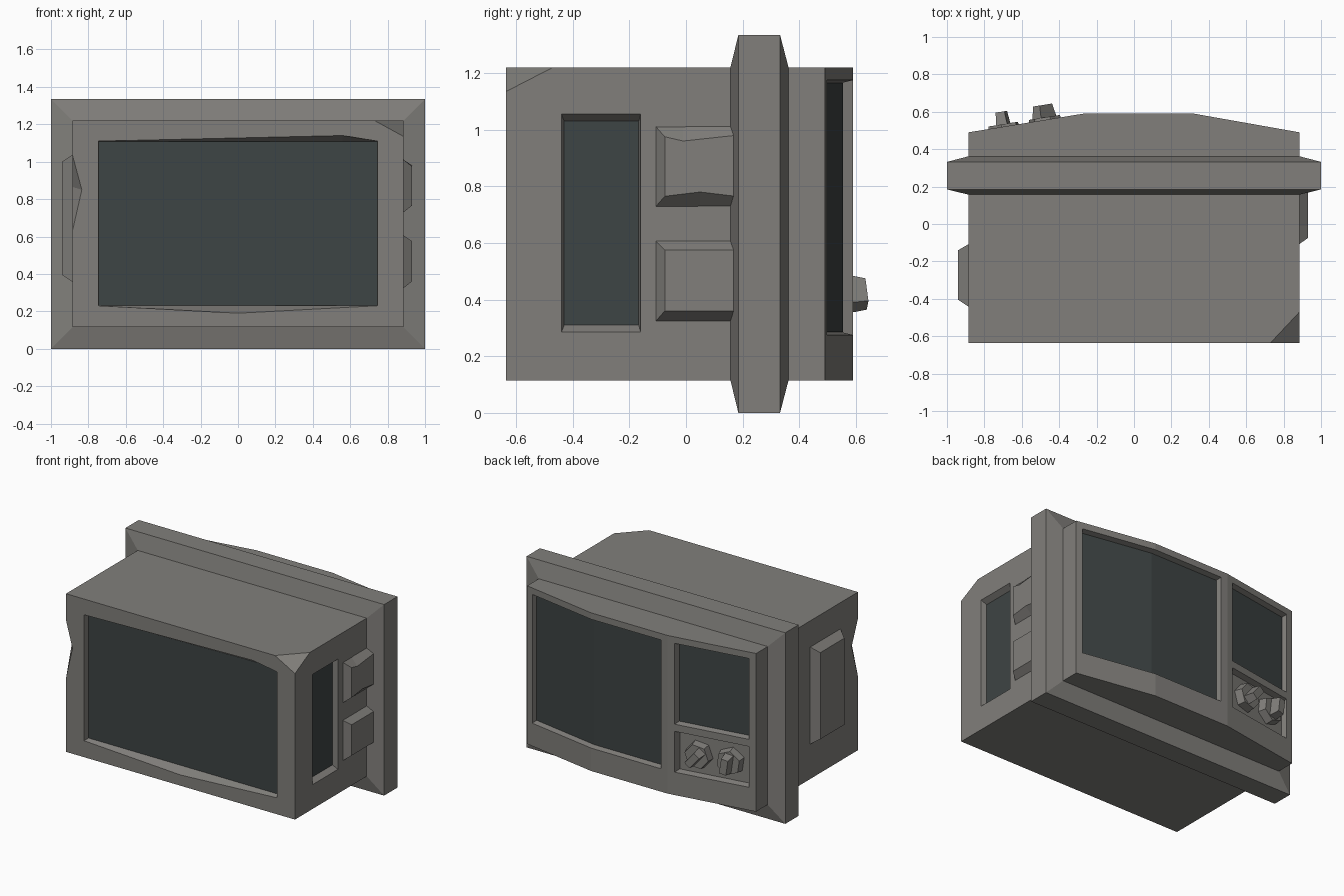
import bpy, bmesh, math
from mathutils import Vector

if "Cube" in bpy.data.objects:
    bpy.data.objects.remove(bpy.data.objects["Cube"])


def material(name, rgb):
    m = bpy.data.materials.new(name)
    m.diffuse_color = (*rgb, 1)
    m.use_nodes = True
    m.node_tree.nodes["Principled BSDF"].inputs["Base Color"].default_value = m.diffuse_color
    return m


GREY = material("warm grey casing", (0.22, 0.212, 0.198))
DARK = material("dark glass", (0.048, 0.058, 0.058))


def finish(name, bm, mat):
    bmesh.ops.recalc_face_normals(bm, faces=bm.faces[:])
    me = bpy.data.meshes.new(name)
    bm.to_mesh(me)
    bm.free()
    me.materials.append(mat)
    ob = bpy.data.objects.new(name, me)
    bpy.context.collection.objects.link(ob)
    return ob


def loft(name, loops, mat=GREY):
    """Bridge matching point loops and cap both ends."""
    bm = bmesh.new()
    rows = [[bm.verts.new(p) for p in loop] for loop in loops]
    n = len(rows[0])
    for a, b in zip(rows, rows[1:]):
        for i in range(n):
            j = (i + 1) % n
            bm.faces.new((a[i], a[j], b[j], b[i]))
    bm.faces.new(rows[0])
    bm.faces.new(rows[-1])
    return finish(name, bm, mat)


def cut(target, cutter):
    mod = target.modifiers.new("cut", 'BOOLEAN')
    mod.operation = 'DIFFERENCE'
    mod.solver = 'EXACT'
    mod.object = cutter
    bpy.context.view_layer.objects.active = target
    bpy.ops.object.modifier_apply(modifier=mod.name)
    bpy.data.objects.remove(cutter)


def chip(target, pts, centre):
    """Break off the solid spanned by pts, enlarged about a point on the break."""
    bm = bmesh.new()
    for p in pts:
        bm.verts.new(centre + (Vector(p) - centre) * 1.5)
    bmesh.ops.convex_hull(bm, input=bm.verts[:])
    cut(target, finish("chip_cutter", bm, GREY))


def at_x(x, yz):
    return [(x, y, z) for y, z in yz]


def at_y(y, xz):
    return [(x, y, z) for x, z in xz]


def rect(a0, a1, b0, b1):
    return [(a0, b0), (a1, b0), (a1, b1), (a0, b1)]


# Main casing with a bowed back
X, Z0, Z1, YF = 0.885, 0.115, 1.22, -0.635
BOW = [(-X, 0.49), (-0.27, 0.59), (0.32, 0.59), (X, 0.49)]
plan = [(X, YF), (-X, YF)] + BOW
casing = loft("casing", [[(x, y, z) for x, y in plan] for z in (Z0, Z1)])

# Broken top corner and dented left edge
tri = [Vector((0.73, YF, Z1)), Vector((X, -0.47, Z1)), Vector((X, YF, 1.135))]
chip(casing, tri + [(X, YF, Z1)], sum(tri, Vector()) / 3)
c, d = Vector((-0.835, YF, 0.85)), Vector((-X, -0.565, 0.865))
chip(casing, [c, d, (-X, YF, 1.035), (-X, YF, 0.63)], (c + d) / 2)

# Front recess with a worn rim, and its glass
rim = [(-0.745, 1.11), (0.56, 1.14), (0.745, 1.11), (0.745, 0.23), (0, 0.19), (-0.745, 0.23)]
floor = [(-0.743, 1.108), (0.56, 1.108), (0.743, 1.108), (0.743, 0.232), (0, 0.232), (-0.743, 0.232)]
cut(casing, loft("cutter", [at_y(-0.7, rim), at_y(YF, rim), at_y(-0.585, floor)]))
loft("front_glass", [at_y(-0.589, floor), at_y(-0.583, floor)], DARK)

# Right side recess and glass
rim, floor = rect(-0.44, -0.16, 0.285, 1.055), rect(-0.43, -0.167, 0.31, 1.03)
cut(casing, loft("cutter", [at_x(0.95, rim), at_x(X, rim), at_x(0.845, floor)]))
loft("side_glass", [at_x(0.843, floor), at_x(0.849, floor)], DARK)


# Back recesses follow the bow
def back_y(x):
    for (xa, ya), (xb, yb) in zip(BOW, BOW[1:]):
        if x <= xb:
            return ya + (yb - ya) * (x - xa) / (xb - xa)
    return BOW[-1][1]


def back_recess(x0, x1, z0, z1, glass=None, t=0.01, depth=0.04):
    kinks = [k for k, _ in BOW if x0 < k < x1]
    inner, outer = [x0 + t] + kinks + [x1 - t], [x0 - t] + kinks + [x1 + t]
    cutter, plate = [], []
    for i, o in zip(inner, outer):
        f, e = back_y(i) - depth, back_y(o) + depth
        cutter.append([(i, f, z0 + t), (o, e, z0 - t), (o, e, z1 + t), (i, f, z1 - t)])
        plate.append([(i, y, z) for y, z in rect(f - 0.002, f + 0.004, z0 + t, z1 - t)])
    cut(casing, loft("cutter", cutter))
    if glass:
        loft(glass, plate, DARK)


back_recess(-0.22, 0.84, 0.275, 1.175, "back_screen_glass")
back_recess(-0.835, -0.32, 0.61, 1.175, "small_window_glass")
back_recess(-0.835, -0.32, 0.275, 0.56)

# Flange around the casing
loft("flange", [[(sx * (X + e), y, 0.6675 + sz * (0.5525 + e))
                 for sx, sz in ((-1, -1), (1, -1), (1, 1), (-1, 1))]
                for y, e in ((0.157, 0), (0.185, 0.115), (0.332, 0.115), (0.362, 0))])

# Left side plate
loft("left_plate", [at_x(-0.88, rect(-0.445, -0.105, 0.355, 1.04)),
                    at_x(-0.94, rect(-0.405, -0.14, 0.395, 1.0))])

# Right side hinges, the upper one worn
loft("lower_hinge", [at_x(0.88, rect(-0.11, 0.175, 0.32, 0.61)),
                     at_x(0.93, rect(-0.075, 0.175, 0.36, 0.575))])
loft("upper_hinge", [
    at_x(0.88, [(-0.11, 1.015), (-0.01, 1.015), (0.175, 1.015),
                (0.175, 0.725), (0.05, 0.725), (-0.11, 0.725)]),
    at_x(0.93, [(-0.075, 0.975), (-0.01, 0.96), (0.175, 0.98),
                (0.175, 0.765), (0.05, 0.78), (-0.075, 0.765)])])

# Knobs: six-sided discs with a tapered grip
N = Vector((-0.1, 0.615, 0)).normalized()
U = Vector((N.y, -N.x, 0))
UP = Vector((0, 0, 1))
for name, x, ang in (("left_knob", -0.47, 40), ("right_knob", -0.69, 8)):
    o = Vector((x, back_y(x) - 0.042, 0.42))
    a = math.radians(ang)
    along = UP * math.cos(a) - U * math.sin(a)
    across = UP * math.sin(a) + U * math.cos(a)
    loft(name + "_disc", [[o + N * w + (along * math.cos(k * math.pi / 3)
                                        + across * math.sin(k * math.pi / 3)) * r
                           for k in range(6)] for w, r in ((0, 0.095), (0.055, 0.085))])
    loft(name + "_grip", [[o + N * w + along * p * s + across * q * s
                           for p, q in rect(-0.065, 0.065, -0.03, 0.03)]
                          for w, s in ((0.05, 1), (0.122, 0.8))])
